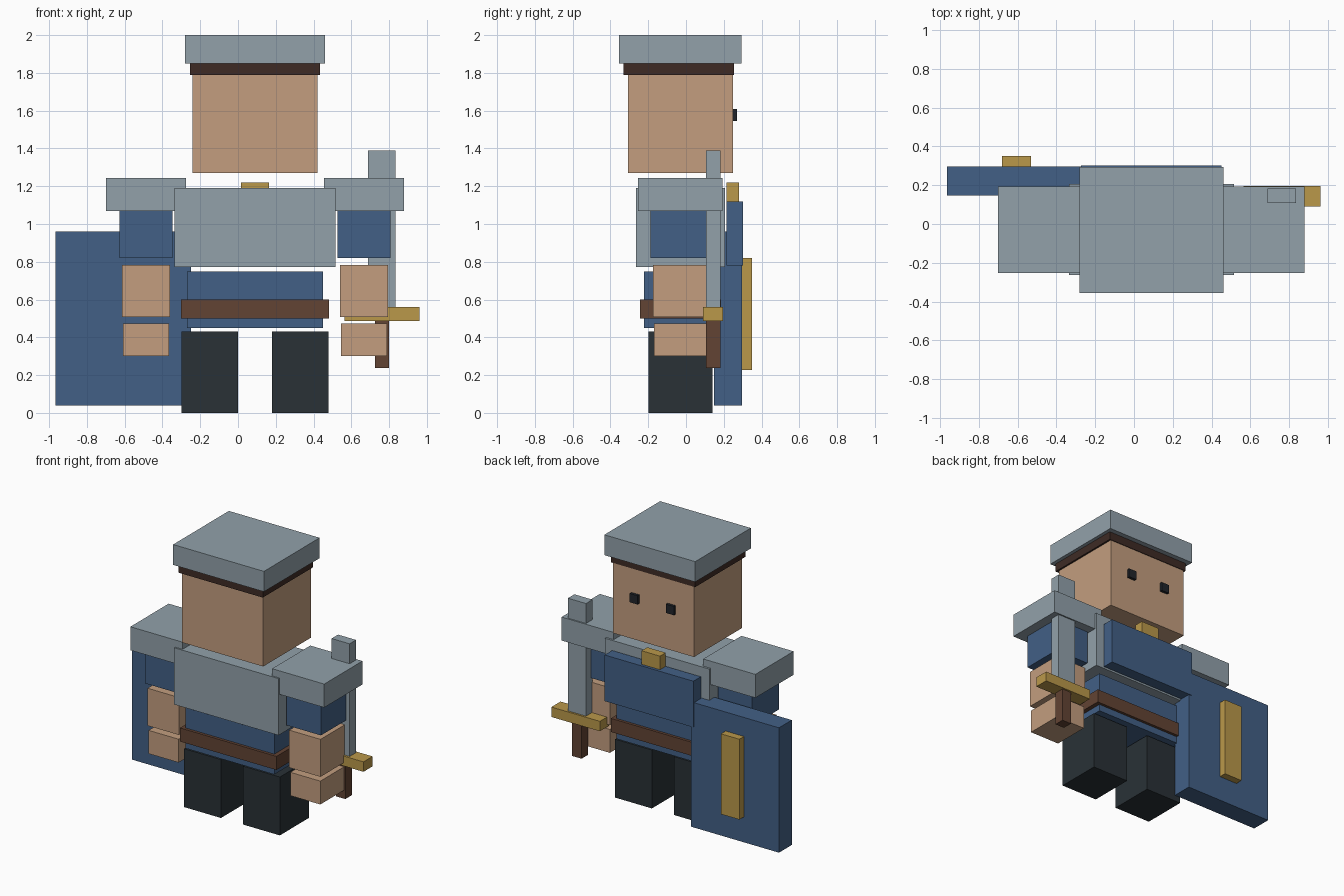
import bpy
import bmesh

if "Cube" in bpy.data.objects:
    bpy.data.objects.remove(bpy.data.objects["Cube"])


def linear(c):
    c /= 255
    return c / 12.92 if c <= 0.04045 else ((c + 0.055) / 1.055) ** 2.4


def material(name, r, g, b):
    m = bpy.data.materials.new(name)
    m.diffuse_color = (linear(r), linear(g), linear(b), 1)
    m.use_nodes = True
    m.node_tree.nodes["Principled BSDF"].inputs["Base Color"].default_value = m.diffuse_color
    return m


steel = material("steel", 146, 161, 170)
blue = material("blue cloth", 66, 96, 134)
skin = material("skin", 195, 158, 127)
leather = material("leather", 98, 67, 51)
dark_leather = material("dark leather", 62, 43, 37)
charcoal = material("charcoal", 41, 49, 54)
gold = material("gold", 186, 152, 74)
black = material("eye black", 32, 36, 42)

MID = 0.09  # x of the body's plane of symmetry


def box(name, mat, x, y, z):
    """Box spanning the given (min, max) range on each axis."""
    bm = bmesh.new()
    bmesh.ops.create_cube(bm, size=1)
    for v in bm.verts:
        v.co = [r[0] if c < 0 else r[1] for c, r in zip(v.co, (x, y, z))]
    mesh = bpy.data.meshes.new(name)
    bm.to_mesh(mesh)
    bm.free()
    mesh.materials.append(mat)
    ob = bpy.data.objects.new(name, mesh)
    bpy.context.collection.objects.link(ob)


def centred(name, mat, half, y, z):
    box(name, mat, (MID - half, MID + half), y, z)


def pair(name, mat, near, far, y, z):
    """Two boxes mirrored about the body's middle."""
    box(name + "_right", mat, (MID + near, MID + far), y, z)
    box(name + "_left", mat, (MID - far, MID - near), y, z)


# Head and helmet
centred("helmet", steel, 0.37, (-0.355, 0.293), (1.85, 2.0))
centred("helmet_band", dark_leather, 0.343, (-0.33, 0.255), (1.79, 1.85))
centred("head", skin, 0.33, (-0.307, 0.25), (1.27, 1.79))
pair("eye", black, 0.115, 0.18, (0.25, 0.27), (1.545, 1.61))

# Torso
centred("chest_armour", steel, 0.425, (-0.264, 0.207), (0.772, 1.19))
centred("chest_cloth", blue, 0.362, (0.215, 0.302), (0.78, 1.12))
centred("clasp", gold, 0.075, (0.215, 0.281), (1.12, 1.22))
centred("tunic", blue, 0.361, (-0.222, 0.165), (0.45, 0.748))
centred("belt", leather, 0.393, (-0.243, 0.185), (0.50, 0.60))

# Arms
pair("shoulder_guard", steel, 0.365, 0.79, (-0.253, 0.192), (1.07, 1.243))
pair("sleeve", blue, 0.438, 0.717, (-0.187, 0.125), (0.82, 1.07))
pair("forearm", skin, 0.45, 0.705, (-0.175, 0.113), (0.507, 0.783))
pair("hand", skin, 0.455, 0.7, (-0.17, 0.108), (0.30, 0.472))

# Legs
pair("leg", charcoal, 0.09, 0.39, (-0.198, 0.14), (0, 0.43))

# Shield
box("shield", blue, (-0.965, -0.248), (0.147, 0.296), (0.04, 0.96))
box("shield_bar", gold, (-0.68, -0.53), (0.296, 0.35), (0.228, 0.82))

# Sword
box("sword_blade", steel, (0.688, 0.835), (0.107, 0.182), (0.56, 1.39))
box("sword_guard", gold, (0.565, 0.96), (0.09, 0.196), (0.487, 0.56))
box("sword_grip", leather, (0.724, 0.8), (0.107, 0.182), (0.237, 0.487))
